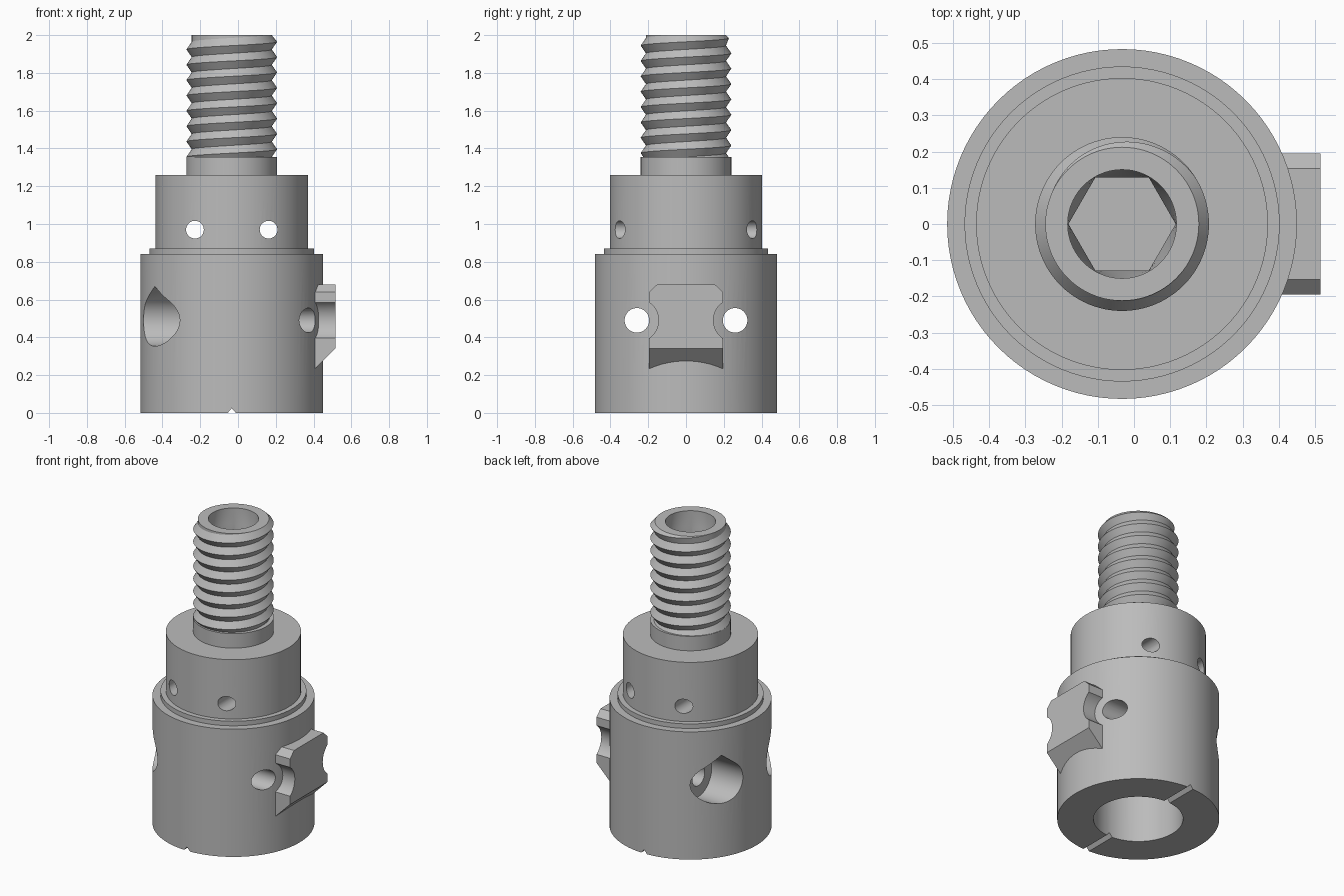
import bpy, bmesh
from math import sin, cos, pi, radians
from mathutils import Matrix, Vector

if "Cube" in bpy.data.objects:
    bpy.data.objects.remove(bpy.data.objects["Cube"], do_unlink=True)

AXIS_X = -0.033
SIDES = 96

steel = bpy.data.materials.new("grey_metal")
steel.use_nodes = True
GREY = (0.5, 0.5, 0.5, 1)
steel.diffuse_color = GREY
steel.node_tree.nodes["Principled BSDF"].inputs["Base Color"].default_value = GREY


def make(name, bm):
    """Turn a bmesh into an object placed on the tool axis."""
    bmesh.ops.recalc_face_normals(bm, faces=bm.faces)
    mesh = bpy.data.meshes.new(name)
    bm.to_mesh(mesh)
    bm.free()
    mesh.materials.append(steel)
    ob = bpy.data.objects.new(name, mesh)
    ob.location.x = AXIS_X
    bpy.context.collection.objects.link(ob)
    return ob


def loft(name, rings):
    """Skin equal-length rings of points and cap both ends."""
    bm = bmesh.new()
    rows = [[bm.verts.new(p) for p in ring] for ring in rings]
    n = len(rows[0])
    for a, b in zip(rows, rows[1:]):
        for i in range(n):
            j = (i + 1) % n
            bm.faces.new((a[i], a[j], b[j], b[i]))
    bm.faces.new(rows[0])
    bm.faces.new(rows[-1])
    return make(name, bm)


def circle(r, z):
    return [(r * cos(2 * pi * i / SIDES), r * sin(2 * pi * i / SIDES), z) for i in range(SIDES)]


def hexagon(r, z):
    """Hexagon sampled at the same angles as the circle."""
    pts = []
    for i in range(SIDES):
        a = 2 * pi * i / SIDES
        k = r * cos(pi / 6) / cos(a % (pi / 3) - pi / 6)
        pts.append((k * cos(a), k * sin(a), z))
    return pts


def prism_x(name, outline, x0, x1):
    """Extrude a (y, z) outline along x."""
    return loft(name, [[(x, y, z) for y, z in outline] for x in (x0, x1)])


def prism_y(name, outline, y0, y1):
    """Extrude an (x, z) outline along y."""
    return loft(name, [[(x, y, z) for x, z in outline] for y in (y0, y1)])


def round_outline(cx, cz, r, n=40):
    return [(cx + r * cos(2 * pi * i / n), cz + r * sin(2 * pi * i / n)) for i in range(n)]


def teardrop(cx, cz, r, tip):
    """Circle whose upper quarter is replaced by a peak."""
    arc = [radians(135 + 270 * i / 36) for i in range(37)]
    return [(cx + r * cos(a), cz + r * sin(a)) for a in arc] + [(cx, cz + tip)]


def boolean(ob, cutters, operation="DIFFERENCE"):
    bpy.context.view_layer.objects.active = ob
    for c in cutters:
        m = ob.modifiers.new("cut", "BOOLEAN")
        m.operation, m.solver, m.object = operation, "EXACT", c
        bpy.ops.object.modifier_apply(modifier=m.name)
        bpy.data.objects.remove(c, do_unlink=True)


def smooth(ob, angle=25):
    bpy.ops.object.select_all(action="DESELECT")
    ob.select_set(True)
    bpy.context.view_layer.objects.active = ob
    bpy.ops.object.shade_smooth_by_angle(angle=radians(angle))


# Stepped body: skirt, thin ring, collar and neck
steps = [(0.483, 0), (0.483, 0.84), (0.435, 0.84), (0.435, 0.87),
         (0.403, 0.87), (0.403, 1.26), (0.24, 1.26), (0.24, 1.355)]
body = loft("body", [circle(r, z) for r, z in steps])

# Bottom bore and the V groove across the bottom rim
cuts = [loft("bore", [circle(0.267, -0.1), circle(0.267, 0.75)]),
        prism_y("groove", [(-0.03, -0.01), (0.03, -0.01), (0, 0.025)], -0.6, 0.6)]
PIN_Y, PIN_Z = 0.26, 0.49
for side in (-1, 1):
    # Cross pins with wide teardrop pockets on one side, and collar holes
    cuts.append(prism_x("pin_hole", round_outline(side * PIN_Y, PIN_Z, 0.065), -0.6, 0.6))
    cuts.append(prism_x("pocket", teardrop(side * PIN_Y, PIN_Z, 0.137, 0.18), -0.6, -0.24))
    cuts.append(prism_y("collar_hole", round_outline(side * 0.195, 0.97, 0.047), -0.6, 0.6))
boolean(body, cuts)
smooth(body)

# Side key: chamfered top corners, sloped underside, relief around the pins
KEY_FACE = 0.515 - AXIS_X
key = prism_x("side_key", [(-0.195, 0.2), (0.195, 0.2), (0.195, 0.64), (0.153, 0.68),
                           (-0.153, 0.68), (-0.195, 0.64)], 0.38, KEY_FACE)
slope = [(KEY_FACE + 0.1, 0.44), (0.3, 0.34 - (KEY_FACE - 0.3)), (KEY_FACE + 0.1, -0.1)]
boolean(key, [prism_y("underside", slope, -0.5, 0.5),
              loft("body_curve", [circle(0.481, -0.2), circle(0.481, 1)])]
        + [prism_x("relief", round_outline(s * PIN_Y, PIN_Z, 0.115), 0.2, 0.8) for s in (-1, 1)])
smooth(key)

# Threaded stud: a helical V profile clipped between two planes
BOTTOM, TOP, PITCH = 1.355, 2.0, 0.0813
ROOT, CREST = 0.212, 0.24


def thread_radius(z, turn):
    phase = ((z - BOTTOM) / PITCH - turn) % 1
    r = ROOT + (CREST - ROOT) * (1 - abs(2 * phase - 1))
    return min(r, ROOT + TOP - z)


bm = bmesh.new()
levels = range(-4, 20)
grid = []
for i in range(SIDES + 1):
    turn = i / SIDES
    a = 2 * pi * turn
    column = []
    for k in levels:
        z = min(max(BOTTOM + PITCH * (turn + k / 2), BOTTOM), TOP)
        r = thread_radius(z, turn)
        column.append(bm.verts.new((r * cos(a), r * sin(a), z)))
    grid.append(column)
for a, b in zip(grid, grid[1:]):
    for k in range(len(levels) - 1):
        bm.faces.new((a[k], b[k], b[k + 1], a[k + 1]))
bmesh.ops.remove_doubles(bm, verts=bm.verts, dist=0.0001)
bmesh.ops.dissolve_degenerate(bm, edges=bm.edges, dist=0.0001)
bmesh.ops.holes_fill(bm, edges=[e for e in bm.edges if e.is_boundary], sides=0)
stud = make("threaded_stud", bm)

# Round socket narrowing to a hexagon
socket = loft("socket", [circle(0.15, 2.1), circle(0.15, 1.9), hexagon(0.148, 1.8), hexagon(0.148, 1.5)])
boolean(stud, [socket])
smooth(stud)
